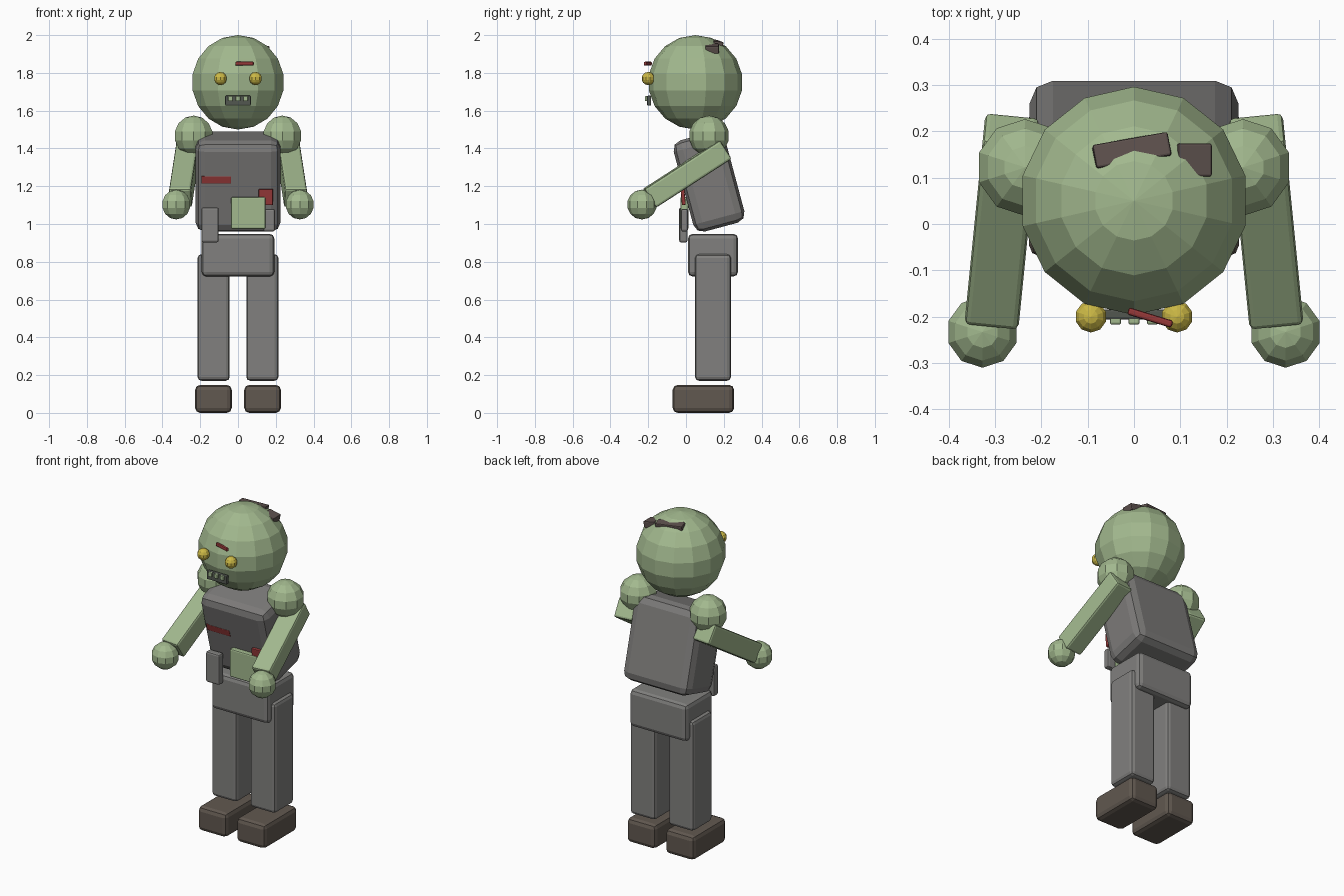
import bpy
from mathutils import Vector, Matrix
from math import radians

cube = bpy.data.objects.get("Cube")
if cube:
    bpy.data.objects.remove(cube, do_unlink=True)


def material(name, r, g, b):
    m = bpy.data.materials.new(name)
    m.use_nodes = True
    m.diffuse_color = (r, g, b, 1)
    m.node_tree.nodes["Principled BSDF"].inputs["Base Color"].default_value = (r, g, b, 1)
    return m


skin = material("pale green skin", 0.36, 0.48, 0.27)
shirt = material("shirt grey", 0.20, 0.195, 0.19)
trousers = material("trouser grey", 0.22, 0.217, 0.21)
leather = material("dark brown leather", 0.12, 0.098, 0.08)
hair = material("dark hair", 0.11, 0.082, 0.075)
yellow = material("yellow eye", 0.60, 0.48, 0.06)
red = material("dark red", 0.30, 0.04, 0.04)
dark = material("mouth grey", 0.085, 0.095, 0.08)


def finish(name, mat):
    ob = bpy.context.object
    ob.name = ob.data.name = name
    ob.data.materials.append(mat)
    return ob


def box(name, mat, loc, size, bevel, rot=(0, 0, 0)):
    """Bevelled box with its size baked into the mesh."""
    bpy.ops.mesh.primitive_cube_add(size=1, location=loc,
                                    rotation=[radians(a) for a in rot])
    ob = finish(name, mat)
    ob.data.transform(Matrix.Diagonal((*size, 1)))
    mod = ob.modifiers.new("Rounded edges", 'BEVEL')
    mod.width = bevel
    mod.segments = 2
    return ob


def ball(name, mat, loc, radius, segments, rings):
    bpy.ops.mesh.primitive_uv_sphere_add(segments=segments, ring_count=rings,
                                         radius=radius, location=loc)
    return finish(name, mat)


def bar(name, mat, start, end, width, bevel):
    """Square bar between two points."""
    a, b = Vector(start), Vector(end)
    ob = box(name, mat, (a + b) / 2, (width, width, (b - a).length), bevel)
    ob.rotation_euler = (b - a).to_track_quat('Z', 'X').to_euler()
    return ob


# Head and face
ball("head", skin, (0, 0.05, 1.75), 0.25, 14, 9)
box("mouth", dark, (0, -0.195, 1.653), (0.135, 0.022, 0.052), 0.005)
for i, x in enumerate((-0.04, 0, 0.04)):
    box(f"tooth_{i + 1}", skin, (x, -0.206, 1.664), (0.024, 0.022, 0.026), 0.004)
box("forehead_scar", red, (0.035, -0.202, 1.849), (0.1, 0.016, 0.02), 0.005, (0, 0, -17))

# Hair tufts sunk into the crown
box("hair_tuft_long", hair, (-0.005, 0.157, 1.952), (0.165, 0.052, 0.04), 0.005, (-8, 4, 10))
box("hair_tuft_short", hair, (0.128, 0.138, 1.928), (0.075, 0.072, 0.04), 0.005, (0, 12, 0))

# Torso leaning forward, and pelvis
box("torso", shirt, (0, 0.122, 1.225), (0.45, 0.28, 0.5), 0.05, (15, 0, 0))
box("pelvis", trousers, (0, 0.143, 0.835), (0.385, 0.265, 0.226), 0.025)

# Limbs and eyes, one set per side
for side, s in (("left", 1), ("right", -1)):
    ball(f"{side}_eye", yellow, (s * 0.093, -0.2, 1.77), 0.035, 10, 7)
    ball(f"{side}_shoulder", skin, (s * 0.235, 0.122, 1.467), 0.107, 10, 7)
    bar(f"{side}_arm", skin, (s * 0.265, 0.206, 1.394), (s * 0.305, -0.195, 1.135), 0.117, 0.012)
    ball(f"{side}_hand", skin, (s * 0.327, -0.233, 1.103), 0.079, 10, 7)
    box(f"{side}_leg", trousers, (s * 0.129, 0.143, 0.505), (0.17, 0.19, 0.67), 0.02)
    box(f"{side}_foot", leather, (s * 0.13, 0.092, 0.074), (0.194, 0.325, 0.148), 0.026)

# Belt pouches and torn patches on the front
box("belt_pouch_right", trousers, (-0.148, -0.014, 0.995), (0.092, 0.044, 0.185), 0.01)
box("belt_pouch_left", trousers, (0.165, -0.008, 1.02), (0.06, 0.036, 0.12), 0.01)
box("belly_patch", skin, (0.055, -0.008, 1.058), (0.183, 0.044, 0.17), 0.008)
box("chest_wound", red, (-0.115, -0.018, 1.235), (0.158, 0.02, 0.04), 0.004, (15, 0, 0))
box("side_wound", red, (0.147, -0.015, 1.143), (0.076, 0.02, 0.085), 0.004, (5, 0, 0))
